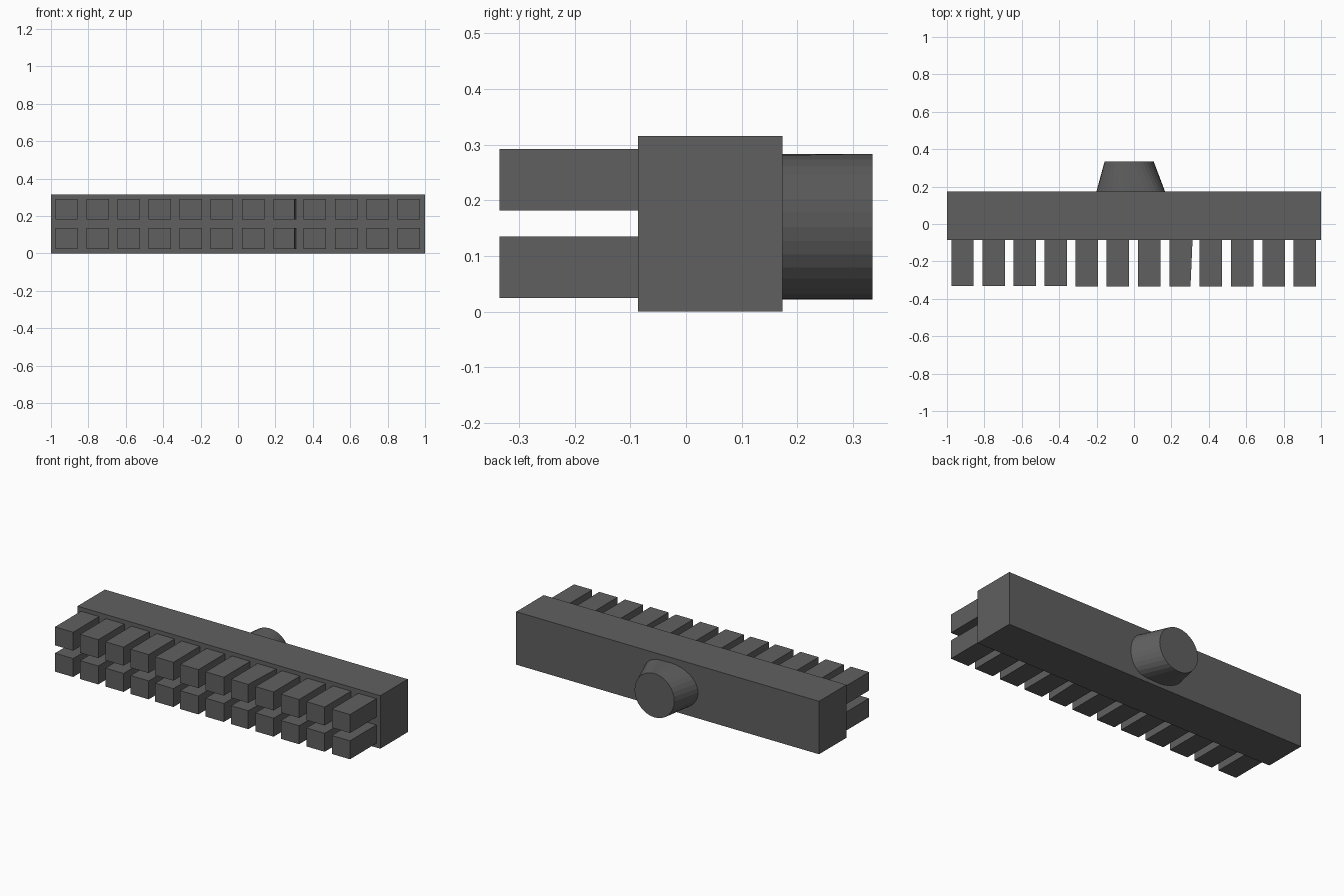
import bpy, bmesh, math

if "Cube" in bpy.data.objects:
    bpy.data.objects.remove(bpy.data.objects["Cube"])

# Dark grey for all parts
dark = bpy.data.materials.new("dark_grey")
dark.diffuse_color = (0.117, 0.117, 0.117, 1)
dark.use_nodes = True
dark.node_tree.nodes["Principled BSDF"].inputs["Base Color"].default_value = dark.diffuse_color


def loft(name, back, front):
    """Solid between two matching loops of points."""
    bm = bmesh.new()
    a = [bm.verts.new(p) for p in back]
    b = [bm.verts.new(p) for p in front]
    n = len(a)
    bm.faces.new(a)
    bm.faces.new(b[::-1])
    for i in range(n):
        j = (i + 1) % n
        bm.faces.new((a[i], b[i], b[j], a[j]))
    bmesh.ops.recalc_face_normals(bm, faces=bm.faces[:])
    me = bpy.data.meshes.new(name)
    bm.to_mesh(me)
    bm.free()
    me.materials.append(dark)
    ob = bpy.data.objects.new(name, me)
    bpy.context.collection.objects.link(ob)
    return ob


def rect(x0, x1, y, z0, z1):
    return [(x0, y, z0), (x1, y, z0), (x1, y, z1), (x0, y, z1)]


# Main bar
BACK, FRONT = 0.173, -0.086
loft("bar", rect(-1, 1, BACK, 0, 0.316), rect(-1, 1, FRONT, 0, 0.316))

# Two rows of twelve square pegs; the eighth column tapers slightly on one side
centres = [-0.917, -0.751, -0.584, -0.418, -0.252, -0.087,
           0.081, 0.249, 0.41, 0.578, 0.747, 0.914]
for row, z0 in (("lower", 0.025), ("upper", 0.182)):
    for i, c in enumerate(centres):
        x0, x1 = c - 0.06, c + 0.06
        x1_base, x1_tip = (x1 + 0.004, x1 - 0.007) if i == 7 else (x1, x1)
        tip = -0.331 if i < 4 else -0.335
        loft(f"{row}_peg_{i + 1}",
             rect(x0, x1_base, FRONT, z0, z0 + 0.11),
             rect(x0, x1_tip, tip, z0, z0 + 0.11))

# Rear stub: round at the tip, spread sideways (fuller on the right) at the base
N, R, ZC = 32, 0.131, 0.1525
base, end = [], []
for i in range(N):
    t = 2 * math.pi * i / N
    c, z = math.cos(t), ZC + R * math.sin(t)
    spread = 0.187 * c ** 0.5 if c > 1e-6 else 0.18 * c
    base.append((-0.021 + spread, BACK, z))
    end.append((-0.026 + R * c, 0.335, z))
loft("rear_stub", base, end)
